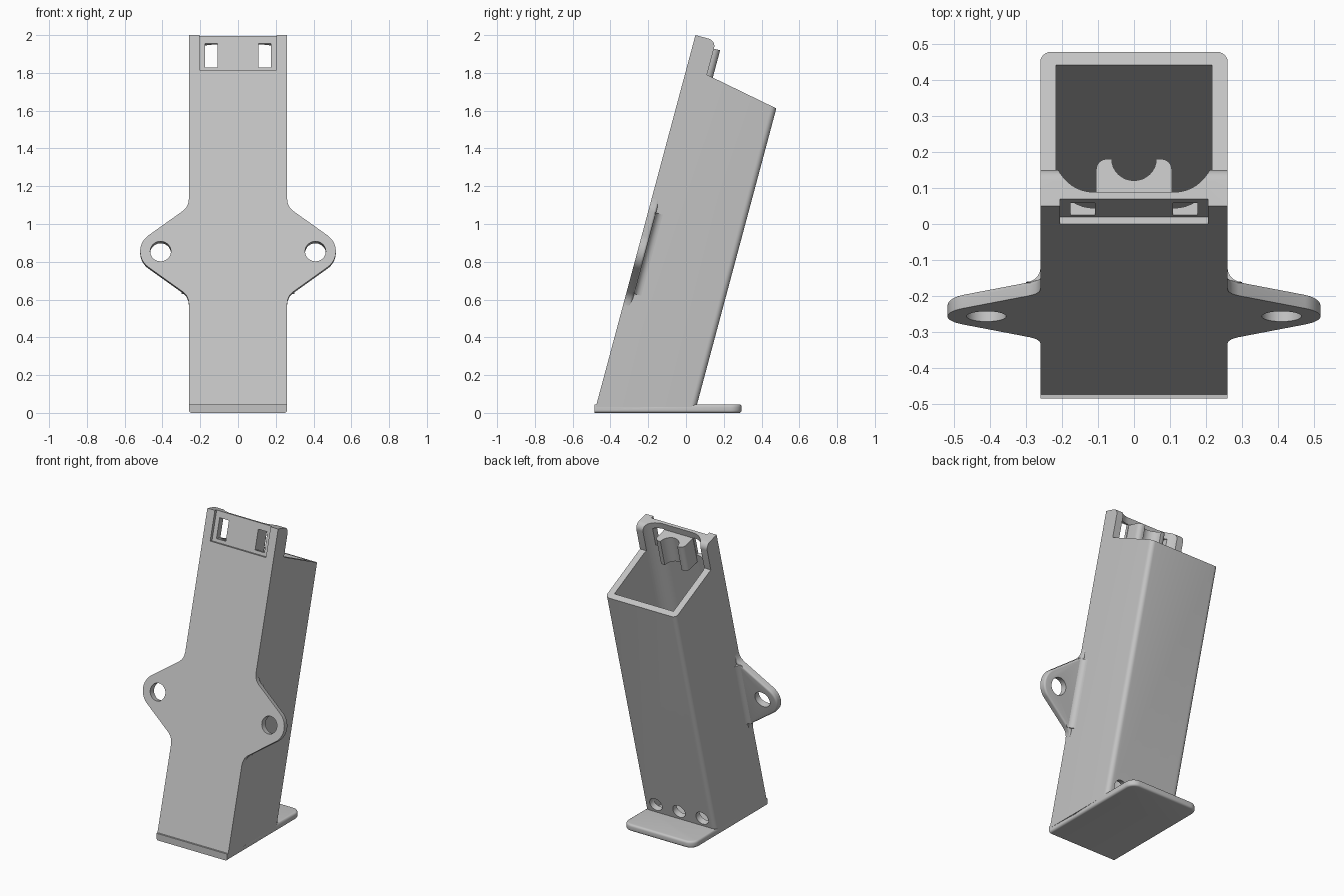
import bpy, bmesh
from math import sin, cos, pi, radians
from mathutils import Matrix, Vector

cube = bpy.data.objects.get("Cube")
if cube:
    bpy.data.objects.remove(cube, do_unlink=True)

grey = bpy.data.materials.new("light_grey")
grey.use_nodes = True
grey.diffuse_color = (0.55, 0.55, 0.55, 1)
grey.node_tree.nodes["Principled BSDF"].inputs["Base Color"].default_value = (0.55, 0.55, 0.55, 1)

# Leaning frame: x across, y into the holder, z along it, origin at the top front edge
LEAN = Matrix.Translation((0, 0.05, 2.0)) @ Matrix.Rotation(radians(-15), 4, 'X')
UPRIGHT = Matrix.Identity(4)
WIDE, DEEP, FLOOR = 0.26, 0.514, 0.045


def arc(cx, cy, r, a0, a1, n=10):
    """Points along a circular arc, angles in degrees."""
    steps = [radians(a0 + (a1 - a0) * i / n) for i in range(n + 1)]
    return [(cx + r * cos(a), cy + r * sin(a)) for a in steps]


def prism(name, profile, axis, lo, hi, frame=LEAN, bevel=None, width=0.0, segs=4):
    """Extrude a 2D profile along an axis, bevelling edges picked by a rule."""
    def place(p, d):
        return {'X': (d, *p), 'Y': (p[0], d, p[1]), 'Z': (*p, d)}[axis]
    bm = bmesh.new()
    a = [bm.verts.new(place(p, lo)) for p in profile]
    b = [bm.verts.new(place(p, hi)) for p in profile]
    bm.faces.new(a)
    bm.faces.new(b[::-1])
    for i in range(len(a)):
        j = (i + 1) % len(a)
        bm.faces.new((a[j], a[i], b[i], b[j]))
    bmesh.ops.recalc_face_normals(bm, faces=bm.faces)
    if bevel:
        edges = [e for e in bm.edges if bevel(e.verts[0].co, e.verts[1].co)]
        bmesh.ops.bevel(bm, geom=edges, offset=width, segments=segs, profile=0.5, affect='EDGES')
    mesh = bpy.data.meshes.new(name)
    bm.to_mesh(mesh)
    bm.free()
    mesh.materials.append(grey)
    ob = bpy.data.objects.new(name, mesh)
    ob.matrix_world = frame
    bpy.context.collection.objects.link(ob)
    return ob


def rect(x0, x1, y0, y1):
    return [(x0, y0), (x1, y0), (x1, y1), (x0, y1)]


def cut(ob, cutters):
    """Subtract the cutters, bake the result and remove the cutters."""
    for c in cutters:
        c.hide_render = True
        m = ob.modifiers.new("cut", 'BOOLEAN')
        m.operation, m.solver, m.object = 'DIFFERENCE', 'EXACT', c
    bpy.context.view_layer.update()
    dg = bpy.context.evaluated_depsgraph_get()
    mesh = bpy.data.meshes.new_from_object(ob.evaluated_get(dg))
    ob.modifiers.clear()
    ob.data = mesh
    for c in cutters:
        bpy.data.objects.remove(c, do_unlink=True)


# Leaning tube with a raised front plate and a slanted rim
def depth_at_base(v, z=0.03):
    return (z - 2 + v * sin(radians(15))) / cos(radians(15))


side = [(0, 0)] + arc(0.073, -0.04, 0.04, 90, 0, 8)
side += [(0.113, -0.187), (DEEP, -0.264), (DEEP, depth_at_base(DEEP)), (0, depth_at_base(0))]
tube = prism("tube_body", side, 'X', -WIDE, WIDE, width=0.03, segs=6,
             bevel=lambda p, q: min(p.y, q.y) > DEEP - 0.001 and abs(p.x - q.x) < 0.001)

# Bore with rounded front corners, front pocket, windows and drain holes
bore = [(0.217, 0.474), (-0.217, 0.474)]
bore += arc(-0.112, 0.145, 0.105, 180, 270) + arc(0.112, 0.145, 0.105, 270, 360)
cutters = [prism("bore_cutter", bore, 'Z', -2.3, 0.2),
           prism("pocket_cutter", rect(-0.205, 0.205, -0.1, 0.02), 'Z', -0.192, 0.1)]
for s in (-1, 1):
    cutters.append(prism("window_cutter", rect(s * 0.108, s * 0.176, -0.171, -0.041), 'Y', -0.05, 0.09))
for x in (-0.17, 0, 0.17):
    cutters.append(prism("drain_cutter", arc(x, -1.827, 0.045, 0, 350, 35), 'Y', 0.4, 0.6))
cut(tube, cutters)

# Clip block behind the front plate, with a half-round notch
clip = [(-0.105, 0.035), (0.105, 0.035)] + arc(0.075, 0.117, 0.03, 0, 90, 6)
clip += arc(0, 0.147, 0.062, 0, -180, 16) + arc(-0.075, 0.117, 0.03, 90, 180, 6)
prism("clip_block", clip, 'Z', -0.225, -0.044)

# Mounting ears with screw holes and a concave blend to the tube walls
MID = -1.185
half = [(0.2, 0.29), (0.26, 0.29), (0.263, 0.265), (0.273, 0.241), (0.29, 0.223)]
outline = half + arc(0.41, 0, 0.108, 53, -53, 20) + [(x, -z) for x, z in half[::-1]]
blend = [(0.25, 0.03), (0.3, 0.04)] + arc(0.3, 0.08, 0.04, 270, 180, 8)[1:] + [(0.25, 0.08)]
for s, label in ((1, "left"), (-1, "right")):
    ear = prism(label + "_ear", [(s * x, MID + z) for x, z in outline], 'Y', 0, 0.042, width=0.012,
                bevel=lambda p, q: min(p.y, q.y) > 0.04 and max(abs(p.x), abs(q.x)) > 0.262)
    cut(ear, [prism("screw_cutter", arc(s * 0.41, MID, 0.055, 0, 350, 35), 'Y', -0.1, 0.2)])
    prism(label + "_ear_blend", [(s * x, y) for x, y in blend], 'Z', MID - 0.222, MID + 0.222)

# Flat foot with rounded back corners and softened lower edges
FRONT, BACK, R = -0.485, 0.295, 0.06
foot = [(-WIDE, FRONT), (WIDE, FRONT), (WIDE, 0.06)] + arc(WIDE - R, BACK - R, R, 0, 90, 8)
foot += arc(R - WIDE, BACK - R, R, 90, 180, 8) + [(-WIDE, 0.06)]


def foot_edge(p, q):
    low = max(p.z, q.z) < 0.001 and max(p.y, q.y) > FRONT + 0.01
    return low or (min(p.z, q.z) > 0.04 and min(p.y, q.y) > 0.05)


prism("foot_plate", foot, 'Z', 0, FLOOR, UPRIGHT, bevel=foot_edge, width=0.014)

# Smooth curved surfaces, keep hard edges crisp
for ob in bpy.context.view_layer.objects:
    ob.select_set(ob.type == 'MESH' and grey.name in ob.data.materials)
bpy.context.view_layer.objects.active = tube
bpy.ops.object.shade_smooth_by_angle(angle=radians(30))
